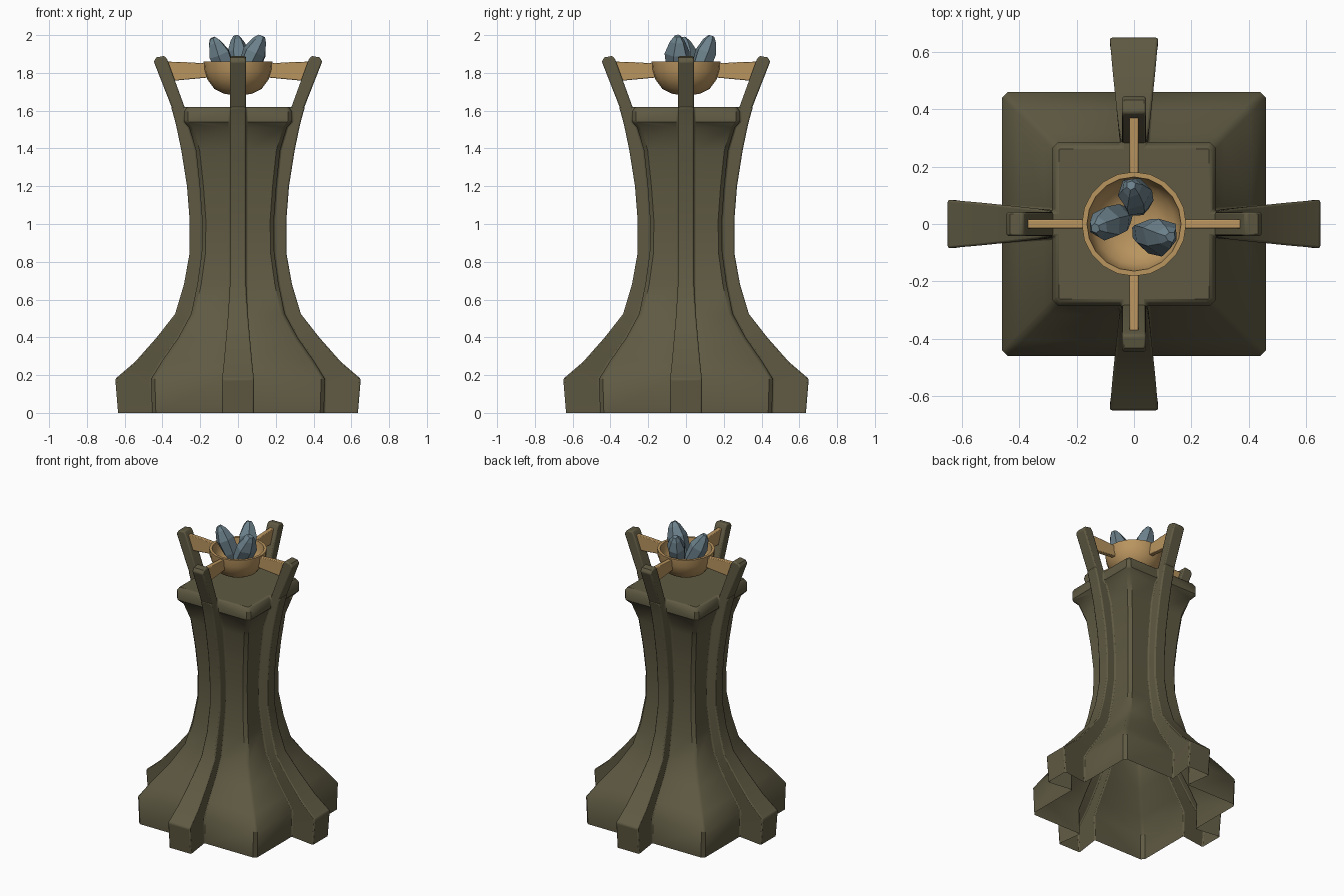
import bpy, bmesh, math
from mathutils import Vector, Matrix

if "Cube" in bpy.data.objects:
    bpy.data.objects.remove(bpy.data.objects["Cube"])


def material(name, rgb):
    m = bpy.data.materials.new(name)
    m.diffuse_color = (*rgb, 1)
    m.use_nodes = True
    m.node_tree.nodes["Principled BSDF"].inputs["Base Color"].default_value = m.diffuse_color
    return m


STONE = material("olive_stone", (0.115, 0.102, 0.056))
GOLD = material("warm_gold", (0.49, 0.30, 0.115))
CRYSTAL = material("blue_grey_crystal", (0.15, 0.22, 0.26))


def finish(name, bm, mat, smooth=None, bevel=0):
    bmesh.ops.recalc_face_normals(bm, faces=bm.faces)
    me = bpy.data.meshes.new(name)
    bm.to_mesh(me)
    bm.free()
    me.materials.append(mat)
    ob = bpy.data.objects.new(name, me)
    bpy.context.collection.objects.link(ob)
    if bevel:
        mod = ob.modifiers.new("soft_edges", 'BEVEL')
        mod.width, mod.segments = bevel, 2
        mod.limit_method, mod.angle_limit = 'ANGLE', math.radians(50)
    if smooth:
        bpy.ops.object.select_all(action='DESELECT')
        ob.select_set(True)
        bpy.context.view_layer.objects.active = ob
        bpy.ops.object.shade_smooth_by_angle(angle=math.radians(smooth))
    return ob


def loft(bm, rings, cap_start, cap_end):
    vs = [[bm.verts.new(p) for p in r] for r in rings]
    n = len(vs[0])
    for a, b in zip(vs, vs[1:]):
        for i in range(n):
            j = (i + 1) % n
            bm.faces.new((a[i], a[j], b[j], b[i]))
    if cap_start:
        bm.faces.new(vs[0][::-1])
    if cap_end:
        bm.faces.new(vs[-1])


def section(z, r, b, w, wi):
    """Square with chamfered corners and a fin on each side."""
    c = 0.02
    quarter = [(b, -wi), (r, -w), (r, w), (b, wi), (b, b - c), (b - c, b)]
    return [Matrix.Rotation(k * math.pi / 2, 3, 'Z') @ Vector((x, y, z))
            for k in range(4) for x, y in quarter]


# Pedestal: height, fin reach, body half-width, fin half-width outside and at root
levels = [(0, .635, .455, .085, .06), (.18, .65, .46, .085, .06),
          (.27, .545, .405, .076, .056), (.40, .43, .315, .064, .05),
          (.524, .333, .248, .053, .046), (.68, .286, .215, .043, .042),
          (.847, .256, .192, .042, .042), (1.02, .256, .19, .042, .042),
          (1.2, .27, .203, .042, .042), (1.39, .30, .223, .042, .042),
          (1.51, .325, .258, .042, .042), (1.54, .332, .285, .042, .042),
          (1.595, .347, .285, .042, .042), (1.62, .355, .27, .042, .042)]
bm = bmesh.new()
loft(bm, [section(*l) for l in levels], False, True)
finish("pedestal", bm, STONE, 40, .008)


# Four slanted posts continuing the fins, and the arms that hold the bowl
def side_plate(name, profile, half, k, mat, bevel):
    bm = bmesh.new()
    rot = Matrix.Rotation(k * math.pi / 2, 3, 'Z')
    rings = [[rot @ Vector((r, s * half, z)) for r, z in profile] for s in (-1, 1)]
    loft(bm, rings, True, True)
    finish(name, bm, mat, 40, bevel)


post = [(.265, 1.57), (.34, 1.59), (.446, 1.86), (.432, 1.882), (.388, 1.89), (.374, 1.87)]
arm = [(.165, 1.775), (.345, 1.758), (.39, 1.86), (.28, 1.857), (.165, 1.85)]
for k, side in enumerate(("right", "back", "left", "front")):
    side_plate(side + "_post", post, .042, k, STONE, .008)
    side_plate(side + "_arm", arm, .015, k, GOLD, .004)

# Bowl: outer profile up, over the rim and down the inside
bowl = [(.025, 1.682), (.075, 1.69), (.125, 1.715), (.162, 1.765), (.178, 1.81),
        (.182, 1.86), (.164, 1.86), (.158, 1.81), (.14, 1.765), (.09, 1.725), (.025, 1.715)]
bm = bmesh.new()
loft(bm, [[(r * math.cos(i * math.pi / 10), r * math.sin(i * math.pi / 10), z)
           for i in range(20)] for r, z in bowl], True, True)
finish("bowl", bm, GOLD, 40)


# Crystals: faceted six-sided shards leaning out of the bowl
def crystal(name, base, tip, radius, turn):
    base, tip = Vector(base), Vector(tip)
    axis = tip - base
    rot = axis.to_track_quat('Z', 'Y').to_matrix()
    bm = bmesh.new()
    rings = []
    for j, (t, s) in enumerate(((0, .5), (.3, .9), (.66, 1), (.9, .6), (1, .28))):
        ring = []
        for i in range(6):
            a = i * math.pi / 3 + turn + j * .12
            wob = 1 + .12 * math.sin(3.1 * i + turn)
            ring.append(base + axis * t + rot @ Vector(
                (radius * s * wob * math.cos(a), radius * s * wob * math.sin(a), 0)))
        rings.append(ring)
    loft(bm, rings, True, True)
    finish(name, bm, CRYSTAL)


crystal("left_crystal", (-.03, .03, 1.74), (-.135, -.015, 1.985), .06, .3)
crystal("right_crystal", (.02, -.035, 1.74), (.128, -.045, 1.995), .066, 1.0)
crystal("back_crystal", (.02, .055, 1.74), (-.01, .135, 1.995), .06, .6)
